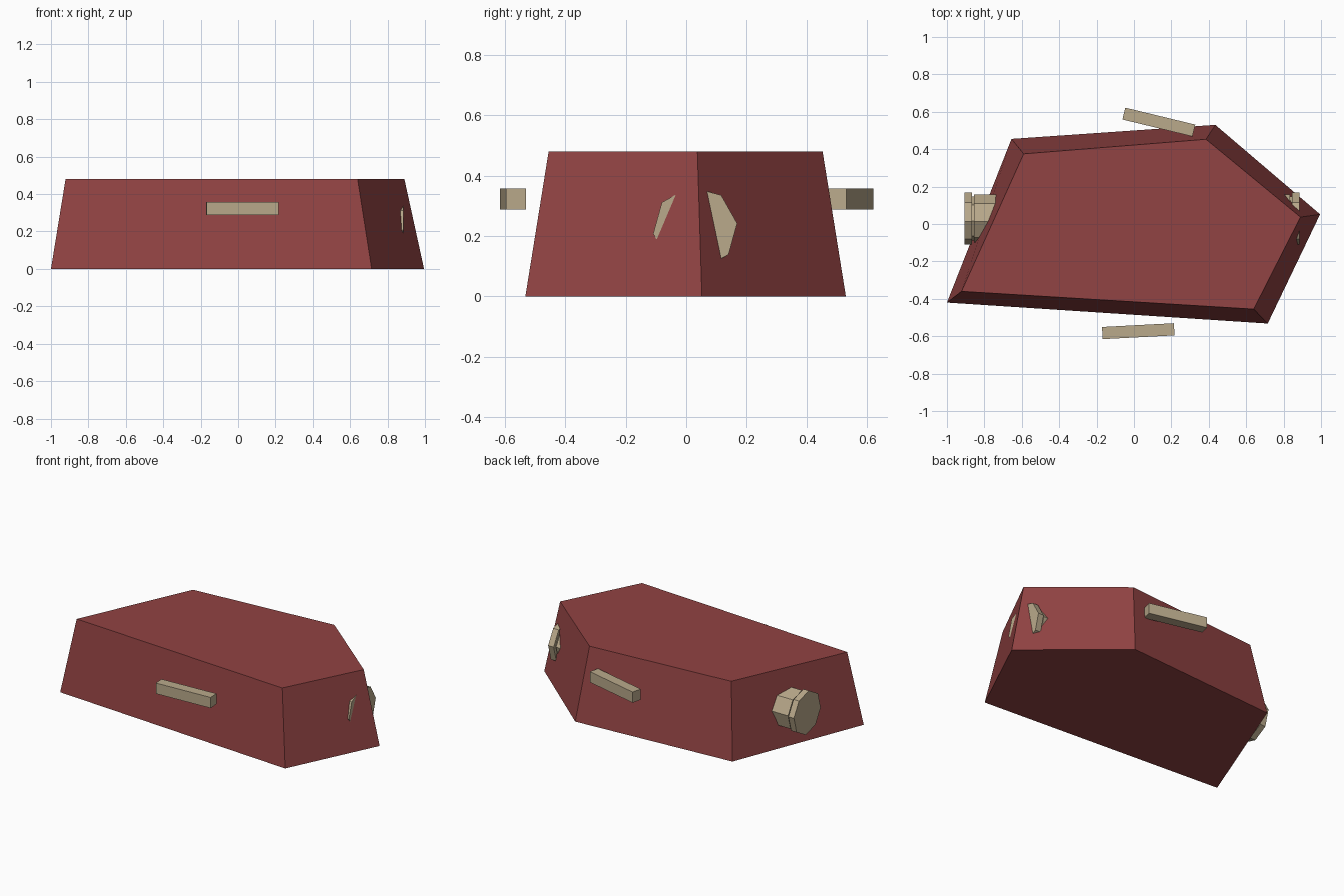
import bpy, bmesh, math
from mathutils import Matrix

cube = bpy.data.objects.get("Cube")
if cube:
    bpy.data.objects.remove(cube, do_unlink=True)


def material(name, rgb):
    mat = bpy.data.materials.new(name)
    mat.use_nodes = True
    colour = (*rgb, 1)
    mat.diffuse_color = colour
    mat.node_tree.nodes["Principled BSDF"].inputs["Base Color"].default_value = colour
    return mat


RED = material("brick red", (0.285, 0.056, 0.056))
TAN = material("tan", (0.49, 0.40, 0.26))


def finish(bm, name, mat):
    bmesh.ops.recalc_face_normals(bm, faces=bm.faces)
    mesh = bpy.data.meshes.new(name)
    bm.to_mesh(mesh)
    bm.free()
    mesh.materials.append(mat)
    obj = bpy.data.objects.new(name, mesh)
    bpy.context.collection.objects.link(obj)
    return obj


def loft(name, rings, mat):
    """Join matching rings of points and cap both ends."""
    bm = bmesh.new()
    loops = [[bm.verts.new(p) for p in ring] for ring in rings]
    for low, high in zip(loops, loops[1:]):
        for i in range(len(low)):
            j = (i + 1) % len(low)
            bm.faces.new((low[i], low[j], high[j], high[i]))
    bm.faces.new(loops[0])
    bm.faces.new(loops[-1])
    return finish(bm, name, mat)


# Tapered five-sided body
base = [(-1, -0.42), (0.715, -0.532), (0.995, 0.052), (0.435, 0.53), (-0.655, 0.455)]
top = [(-0.922, -0.36), (0.64, -0.455), (0.89, 0.037), (0.385, 0.453), (-0.59, 0.375)]
loft("body", [[(x, y, 0) for x, y in base], [(x, y, 0.48) for x, y in top]], RED)


# Floating side bars
def bar(name, x, y, angle):
    bm = bmesh.new()
    place = (Matrix.Translation((x, y, 0.323))
             @ Matrix.Rotation(math.radians(angle), 4, "Z")
             @ Matrix.Diagonal((0.385, 0.065, 0.07, 1)))
    bmesh.ops.create_cube(bm, size=1, matrix=place)
    finish(bm, name, TAN)


bar("front_bar", 0.023, -0.573, 3)
bar("back_bar", 0.133, 0.545, -13.6)


# Eight-sided end knobs: body, narrow neck and wider cap
def knob(name, side, outer):
    profile = [(0.22, 0.13), (0.05, 0.13), (0.05, 0.118),
               (0.04, 0.118), (0.04, 0.14), (0, 0.14)]
    angles = [math.radians(7 + 45 * i) for i in range(8)]
    rings = [[(side * (outer - depth), 0.03 + r * math.cos(a), 0.225 + r * math.sin(a))
              for a in angles] for depth, r in profile]
    loft(name, rings, TAN)


knob("right_knob", -1, 0.905)
knob("left_knob", 1, 0.885)
